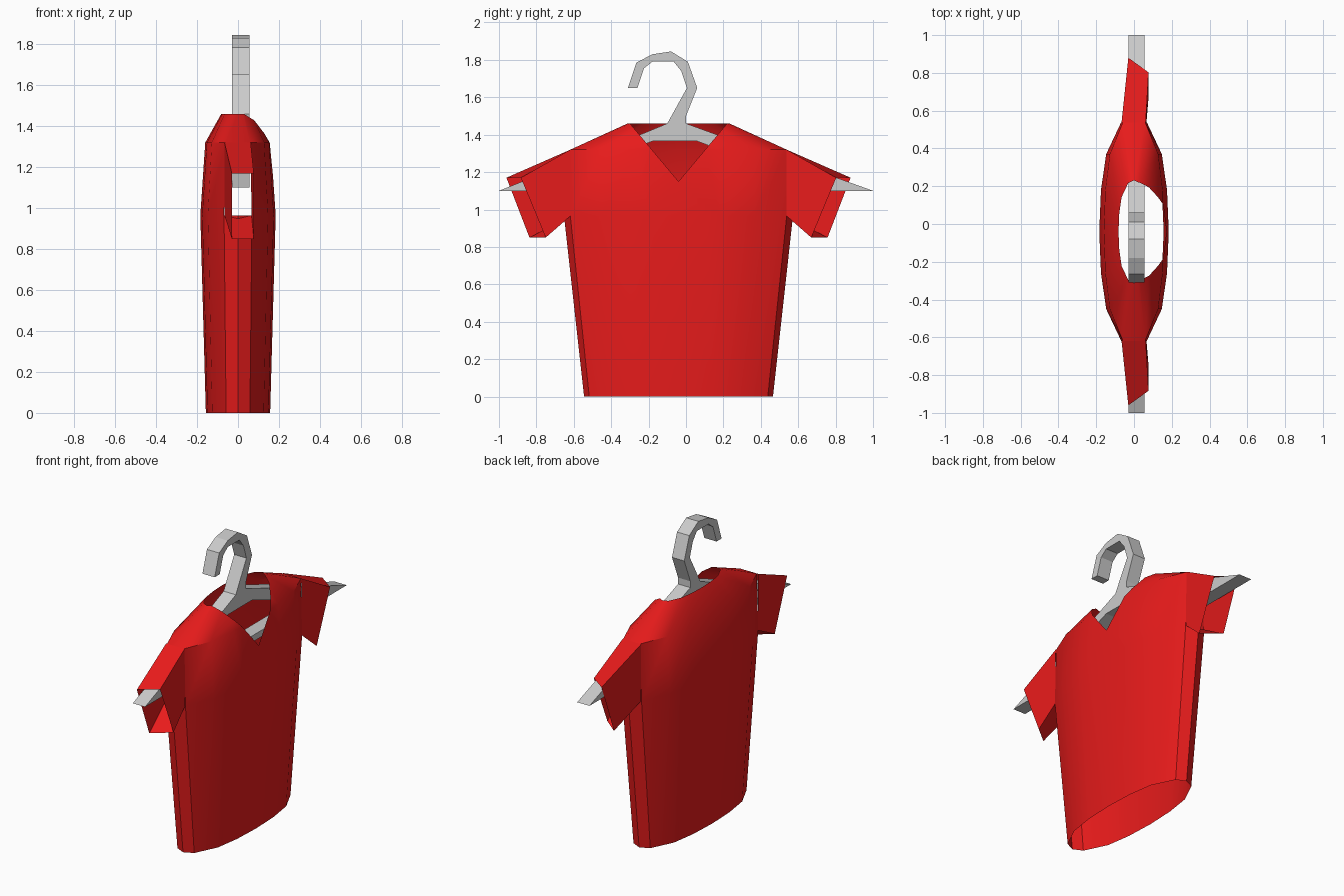
import bpy, bmesh, math
from mathutils import Vector

if "Cube" in bpy.data.objects:
    bpy.data.objects.remove(bpy.data.objects["Cube"])

CY = -0.04  # shirt centre line in y
red = bpy.data.materials.new("red_cloth")
red.diffuse_color = (0.8, 0.011, 0.011, 1)
red.use_nodes = True
red.node_tree.nodes["Principled BSDF"].inputs["Base Color"].default_value = red.diffuse_color


def finish(bm, name):
    bmesh.ops.recalc_face_normals(bm, faces=bm.faces)
    me = bpy.data.meshes.new(name)
    bm.to_mesh(me)
    bm.free()
    ob = bpy.data.objects.new(name, me)
    bpy.context.collection.objects.link(ob)
    me.materials.append(red)
    return ob


# Shirt body: 16-sided rings, open at hem, neck and armholes
quarter = [(1, 0), (.95, .36), (.80, .67), (.37, .945), (0, 1)]
section = quarter + [(-x, y) for x, y in quarter[-2::-1]]
section += [(x, -y) for x, y in section[-2:0:-1]]
rings = [(.157, .505, 0), (.184, .612, .965), (.160, .612, 1.32), (.082, .272, 1.46)]
bm = bmesh.new()
grid = [[bm.verts.new((fx * rx, CY + fy * ry, z)) for fx, fy in section]
        for rx, ry, z in rings]
ARM = (3, 4, 11, 12)  # columns either side of each arm
for r in range(3):
    for i in range(16):
        if r and i in ARM:
            continue
        j = (i + 1) % 16
        bm.faces.new((grid[r][i], grid[r][j], grid[r + 1][j], grid[r + 1][i]))
for c in (4, 12):  # shoulder tops
    bm.faces.new((grid[2][c - 1], grid[2][c + 1], grid[3][c + 1], grid[3][c], grid[3][c - 1]))
bmesh.ops.triangulate(bm, faces=[f for f in bm.faces if len(f.verts) == 5])

# V neck: cut along two slanted planes, then remove the wedge
tip = Vector((0, CY, 1.15))
normals = [Vector((0, s * .31, .26)).normalized() for s in (1, -1)]
for n in normals:
    fs = [f for f in bm.faces if f.calc_center_median().x > .01 and f.calc_center_median().z > 1]
    geom = set(fs) | {e for f in fs for e in f.edges} | {v for f in fs for v in f.verts}
    bmesh.ops.bisect_plane(bm, geom=list(geom), dist=1e-5, plane_co=tip, plane_no=n)
wedge = []
for f in bm.faces:
    c = f.calc_center_median()
    # wedge lies above both slanted lines
    if c.x > .01 and c.z - 1.15 > abs(c.y - CY) * .31 / .26:
        wedge.append(f)
bmesh.ops.delete(bm, geom=wedge, context='FACES')
body = finish(bm, "shirt_body")
bpy.context.view_layer.objects.active = body
body.select_set(True)
bpy.ops.object.shade_smooth_by_angle(angle=math.radians(35))
body.select_set(False)

# Sleeves: open four-sided tubes with slanted cuffs
inner = [(-.066, .578, 1.32), (.062, .578, 1.32), (.066, .578, .965), (-.066, .578, .965)]
cuff = [(-.03, .92, 1.17), (.077, .843, 1.17), (.077, .71, .85), (-.03, .797, .85)]
for side, name in ((1, "sleeve_right"), (-1, "sleeve_left")):
    bm = bmesh.new()
    a, b = [[bm.verts.new((x, CY + side * y, z)) for x, y, z in loop] for loop in (inner, cuff)]
    for i in range(4):
        j = (i + 1) % 4
        bm.faces.new((a[i], a[j], b[j], b[i]))
    finish(bm, name)

# Hanger: flat outline with a hole, extruded
outline = [(-1, 1.10), (1, 1.10), (.165, 1.40), (0, 1.46), (0, 1.50), (.06, 1.65),
           (.01, 1.79), (-.08, 1.845), (-.18, 1.83), (-.265, 1.785), (-.31, 1.65),
           (-.26, 1.65), (-.225, 1.755), (-.18, 1.79), (-.065, 1.79), (-.025, 1.74),
           (.005, 1.65), (-.10, 1.46), (-.245, 1.40)]
hole = [(-.18, 1.365), (.06, 1.365), (.66, 1.14), (-.78, 1.14)]
cu = bpy.data.curves.new("hanger", 'CURVE')
cu.dimensions = '2D'
cu.fill_mode = 'BOTH'
cu.extrude = .0425
for pts in (outline, hole):
    sp = cu.splines.new('POLY')
    sp.points.add(len(pts) - 1)
    for p, (u, v) in zip(sp.points, pts):
        p.co = (u, v, 0, 1)
    sp.use_cyclic_u = True
hanger = bpy.data.objects.new("hanger", cu)
bpy.context.collection.objects.link(hanger)
hanger.rotation_euler = (math.pi / 2, 0, math.pi / 2)
hanger.location.x = .0125
bpy.context.view_layer.objects.active = hanger
hanger.select_set(True)
bpy.ops.object.convert(target='MESH')
bpy.ops.object.shade_flat()
